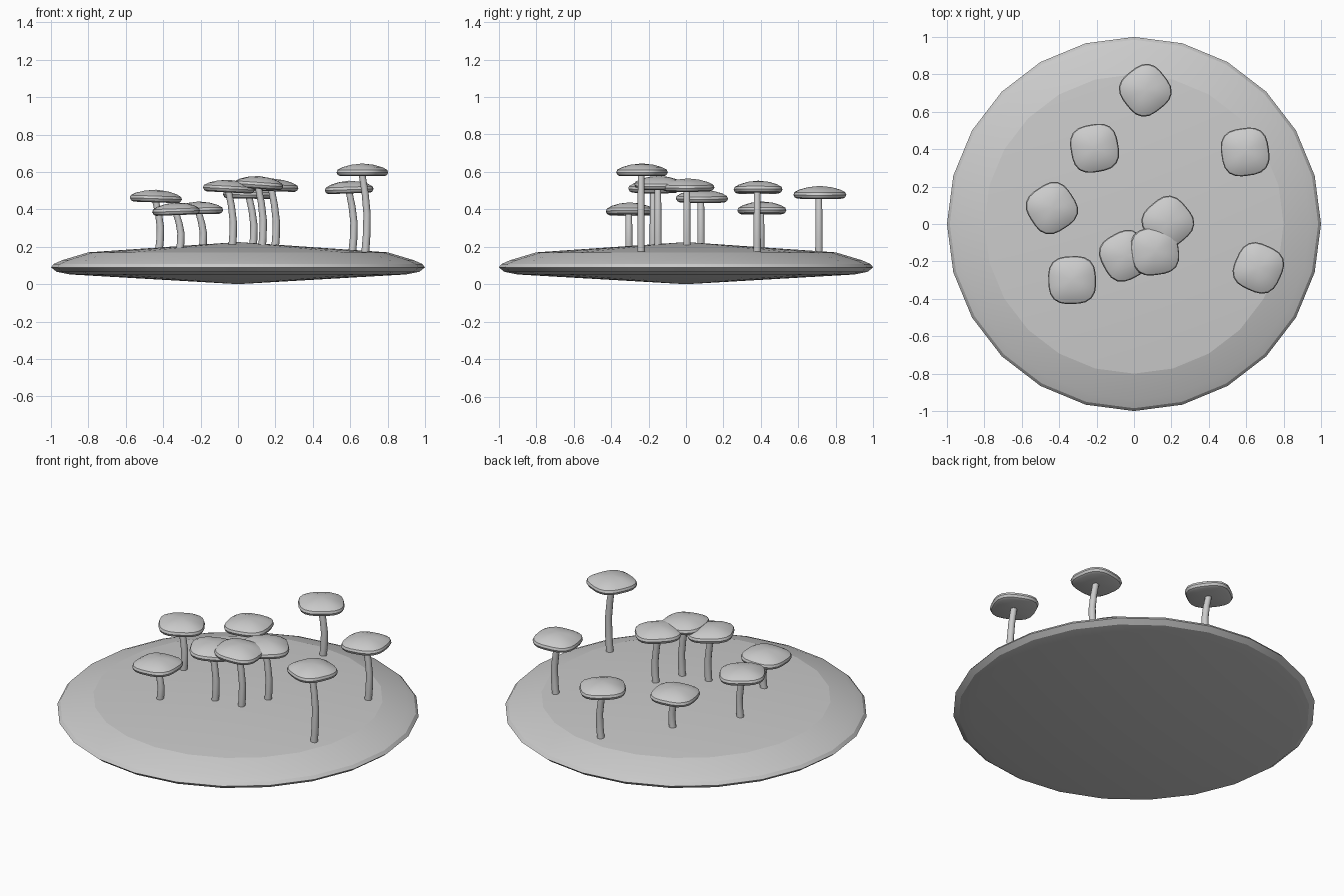
import bpy, bmesh
from math import cos, sin, pi, radians
from mathutils import Matrix, Vector

cube = bpy.data.objects.get("Cube")
if cube:
    bpy.data.objects.remove(cube, do_unlink=True)

grey = bpy.data.materials.new("plain grey")
grey.use_nodes = True
grey.diffuse_color = (0.6, 0.6, 0.6, 1)
grey.node_tree.nodes["Principled BSDF"].inputs["Base Color"].default_value = (0.6, 0.6, 0.6, 1)


def skin(name, rings, angle):
    """Join rings of points with quads; one-point rings become tips, open ends are capped."""
    bm = bmesh.new()
    loops = [[bm.verts.new(p) for p in ring] for ring in rings]
    for a, b in zip(loops, loops[1:]):
        n = max(len(a), len(b))
        for i in range(n):
            j = (i + 1) % n
            if len(a) == 1:
                bm.faces.new((a[0], b[j], b[i]))
            elif len(b) == 1:
                bm.faces.new((a[i], a[j], b[0]))
            else:
                bm.faces.new((a[i], a[j], b[j], b[i]))
    for end in (loops[0], loops[-1]):
        if len(end) > 2:
            bm.faces.new(end)
    bmesh.ops.recalc_face_normals(bm, faces=bm.faces)
    mesh = bpy.data.meshes.new(name)
    bm.to_mesh(mesh)
    bm.free()
    mesh.materials.append(grey)
    obj = bpy.data.objects.new(name, mesh)
    bpy.context.collection.objects.link(obj)
    bpy.ops.object.select_all(action='DESELECT')
    obj.select_set(True)
    bpy.context.view_layer.objects.active = obj
    bpy.ops.object.shade_smooth_by_angle(angle=radians(angle))
    return obj


def ring(radius, z, sides, square=0.0):
    """Circle of points, pushed out toward the diagonals to make a rounded square."""
    if radius == 0:
        return [Vector((0, 0, z))]
    pts = []
    for i in range(sides):
        t = 2 * pi * i / sides
        r = radius * (1 - square * cos(4 * t))
        pts.append(Vector((r * cos(t), r * sin(t), z)))
    return pts


# Ground: shallow lens with a rounded rim
ground = [(0, 0), (0.9, 0.052), (0.97, 0.066), (1, 0.09), (0.985, 0.108),
          (0.94, 0.128), (0.8, 0.17), (0, 0.225)]
skin("ground", [ring(r, z, 24) for r, z in ground], 12)

# Mushroom: cap x, y, underside height, turn and sideways tilt in degrees
mushrooms = [
    (-0.44, 0.085, 0.435, 33, 2), (-0.33, -0.30, 0.367, 2, -2),
    (-0.21, 0.405, 0.372, 10, -1), (-0.05, -0.17, 0.488, 28, 3),
    (0.11, -0.145, 0.508, 8, 4), (0.18, 0.01, 0.495, 40, 2),
    (0.06, 0.715, 0.455, 38, 1), (0.595, 0.385, 0.483, 8, -2),
    (0.665, -0.235, 0.575, -24, 0),
]
cap_profile = [(0, 0.006), (0.115, 0.002), (0.128, 0.008), (0.135, 0.022),
               (0.13, 0.036), (0.105, 0.05), (0.06, 0.063), (0, 0.07)]
# Stem bend: fraction of height and sideways offset
bend = [(0, 0.015), (0.25, 0.023), (0.5, 0.025), (0.75, 0.015), (1, -0.002)]

for i, (x, y, z, turn, tilt) in enumerate(mushrooms, 1):
    cap = skin(f"mushroom_cap_{i}", [ring(r, h, 24, 0.055) for r, h in cap_profile], 35)
    cap.matrix_world = (Matrix.Translation((x, y, z))
                        @ Matrix.Rotation(radians(tilt), 4, 'Y')
                        @ Matrix.Rotation(radians(turn), 4, 'Z'))
    base = 0.16
    path = [Vector((x + dx, y - 0.005, base + f * (z + 0.015 - base))) for f, dx in bend]
    skin(f"mushroom_stem_{i}",
         [[c + p for p in ring(0.021 - 0.003 * f, 0, 10)] for c, (f, _) in zip(path, bend)], 40)
